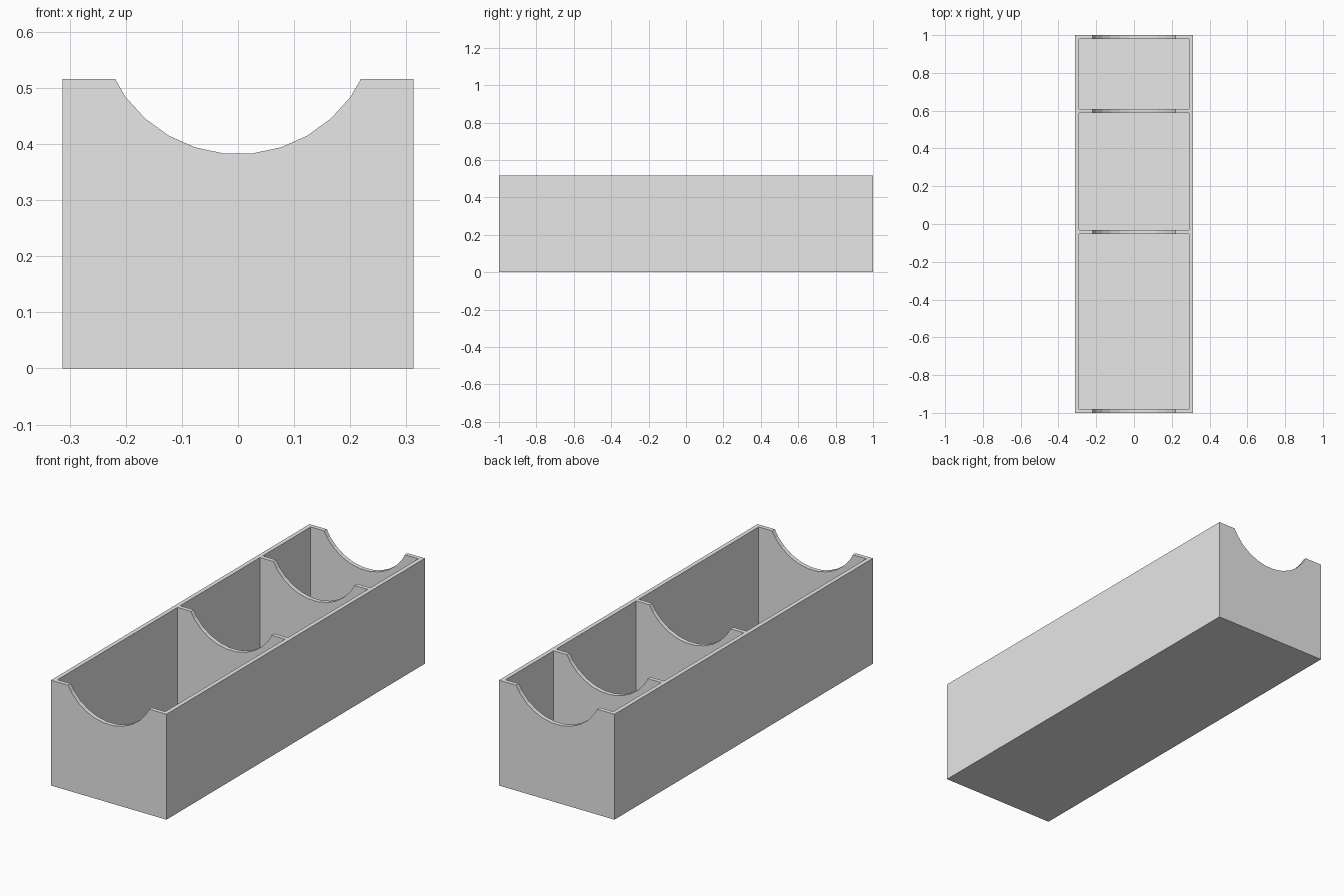
import bpy, bmesh, math
from mathutils import Matrix, Vector

cube = bpy.data.objects.get("Cube")
if cube:
    bpy.data.objects.remove(cube, do_unlink=True)

WIDTH, LENGTH, HEIGHT = 0.625, 2.0, 0.516
WALL = 0.021
NOTCH_RADIUS, NOTCH_Z, NOTCH_SIDES = 0.248, 0.63, 30
DIVIDERS = [-0.0415, 0.5975]

grey = bpy.data.materials.new("light grey")
grey.use_nodes = True
grey.diffuse_color = (0.8, 0.8, 0.8, 1)
grey.node_tree.nodes["Principled BSDF"].inputs["Base Color"].default_value = (0.8, 0.8, 0.8, 1)


def add_box(bm, low, high):
    low, high = Vector(low), Vector(high)
    size = Matrix.Diagonal((high - low).to_4d())
    size[3][3] = 1
    bmesh.ops.create_cube(bm, size=1, matrix=Matrix.Translation((low + high) / 2) @ size)


def make_object(name, bm):
    mesh = bpy.data.meshes.new(name)
    bm.to_mesh(mesh)
    bm.free()
    mesh.materials.append(grey)
    obj = bpy.data.objects.new(name, mesh)
    bpy.context.collection.objects.link(obj)
    return obj


def cut(target, cutter):
    cutter.hide_render = True
    mod = target.modifiers.new(cutter.name, 'BOOLEAN')
    mod.operation = 'DIFFERENCE'
    mod.solver = 'EXACT'
    mod.object = cutter
    bpy.context.view_layer.objects.active = target
    bpy.ops.object.modifier_apply(modifier=mod.name)
    bpy.data.objects.remove(cutter, do_unlink=True)


# Solid outer block of the tray
bm = bmesh.new()
add_box(bm, (-WIDTH / 2, -LENGTH / 2, 0), (WIDTH / 2, LENGTH / 2, HEIGHT))
tray = make_object("divided_tray", bm)

# Three open compartments between the end walls and dividers
bm = bmesh.new()
inner = WIDTH / 2 - WALL
walls = [-LENGTH / 2 + WALL / 2, *DIVIDERS, LENGTH / 2 - WALL / 2]
for front, back in zip(walls, walls[1:]):
    add_box(bm, (-inner, front + WALL / 2, WALL), (inner, back - WALL / 2, HEIGHT + 0.1))
cut(tray, make_object("compartment_cutter", bm))

# Round cradle notch through every cross wall
bm = bmesh.new()
turn = Matrix.Rotation(math.pi / 2, 4, 'X') @ Matrix.Rotation(math.pi / NOTCH_SIDES, 4, 'Z')
bmesh.ops.create_cone(bm, cap_ends=True, segments=NOTCH_SIDES, radius1=NOTCH_RADIUS,
                      radius2=NOTCH_RADIUS, depth=LENGTH + 0.2,
                      matrix=Matrix.Translation((0, 0, NOTCH_Z)) @ turn)
cut(tray, make_object("notch_cutter", bm))
